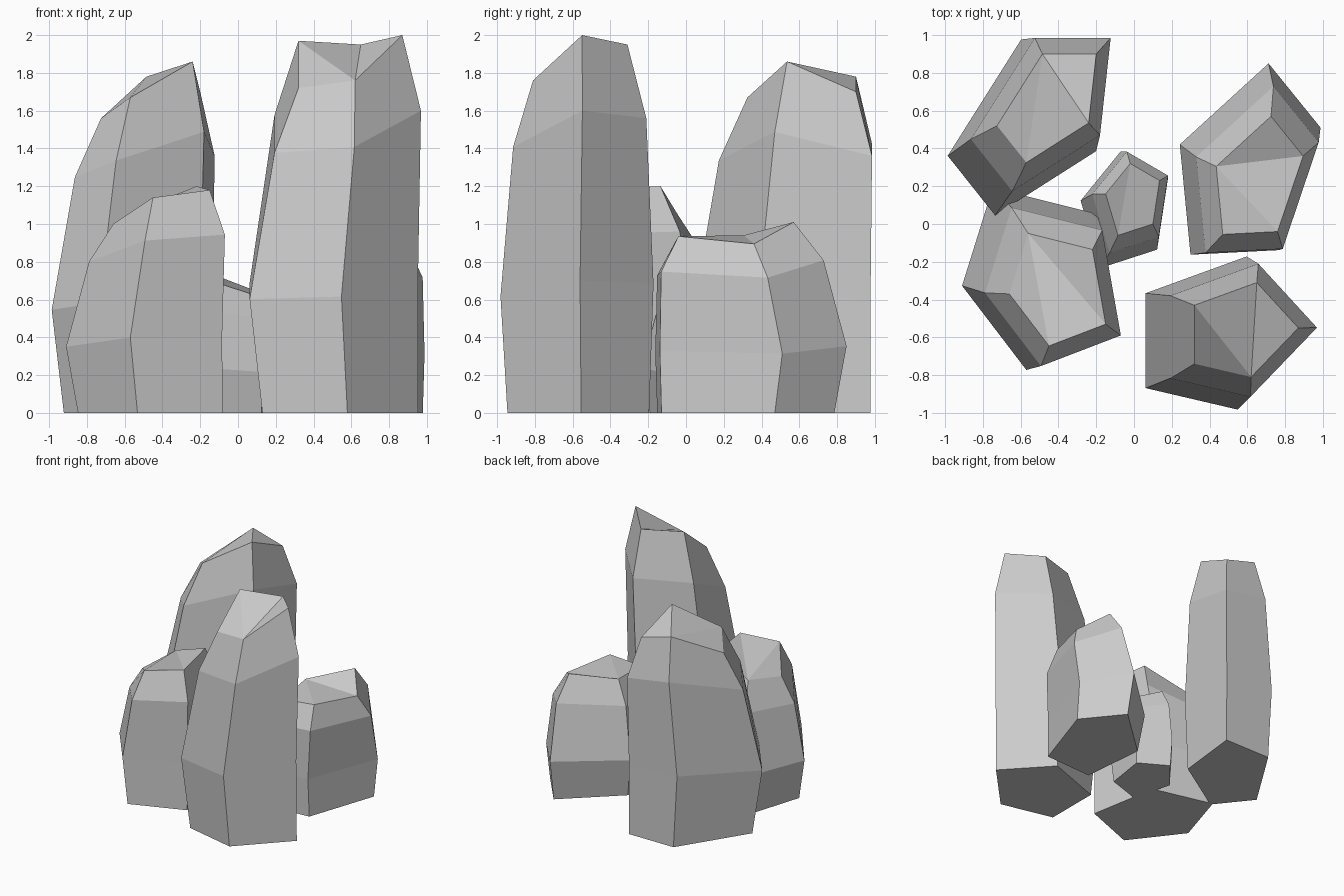
import bpy, bmesh
from mathutils import Vector

if "Cube" in bpy.data.objects:
    bpy.data.objects.remove(bpy.data.objects["Cube"])

# ring recipe shared by every rock: (outward scale, share of lean, share of height)
RINGS = [(1.50, 0.65, 0.0), (1.62, 1.0, 0.35), (1.41, 0.27, 0.80), (1.0, 0.0, 1.0)]


def rock(name, lean, crown):
    """Five-sided column below a crown pentagon (counter-clockwise, creased from its first corner)."""
    pts = [Vector(p) for p in crown]
    mid = sum(pts, Vector()) / len(pts)
    bm = bmesh.new()
    rings = []
    for s, l, h in RINGS:
        rings.append([bm.verts.new((mid.x + (p.x - mid.x) * s + lean[0] * l,
                                    mid.y + (p.y - mid.y) * s + lean[1] * l,
                                    p.z * h)) for p in pts])
    n = len(pts)
    # sides
    for a, b in zip(rings, rings[1:]):
        for i in range(n):
            j = (i + 1) % n
            bm.faces.new((a[i], a[j], b[j], b[i]))
    # flat base and creased crown
    bm.faces.new(rings[0][::-1])
    top = rings[-1]
    for i in range(1, n - 1):
        bm.faces.new((top[0], top[i], top[i + 1]))
    bmesh.ops.recalc_face_normals(bm, faces=bm.faces)
    mesh = bpy.data.meshes.new(name)
    bm.to_mesh(mesh)
    bm.free()
    bpy.context.collection.objects.link(bpy.data.objects.new(name, mesh))


rock("rock_front_right", (-0.112, -0.022),
     [(.62, -.81, 1.76), (.87, -.55, 2.0), (.65, -.31, 1.95), (.32, -.43, 1.97), (.32, -.74, 1.72)])
rock("rock_front_left", (-0.094, 0.058),
     [(-.56, -.05, 1.06), (-.66, -.37, 1.0), (-.45, -.645, 1.14), (-.15, -.53, 1.18), (-.22, -.135, 1.2)])
rock("rock_back_left", (-0.087, -0.087),
     [(-.485, .90, 1.78), (-.725, .52, 1.56), (-.57, .325, 1.67), (-.24, .535, 1.86), (-.20, .90, 1.70)])
rock("rock_back_right", (-0.055, 0.068),
     [(.435, .305, .94), (.47, -.055, .91), (.76, -.04, .935), (.895, .36, .895), (.725, .57, 1.01)])
rock("rock_centre_small", (-0.042, -0.055),
     [(-.02, .32, .69), (-.15, .16, .74), (-.085, -.06, .68), (.10, 0, .62), (.135, .23, .63)])
